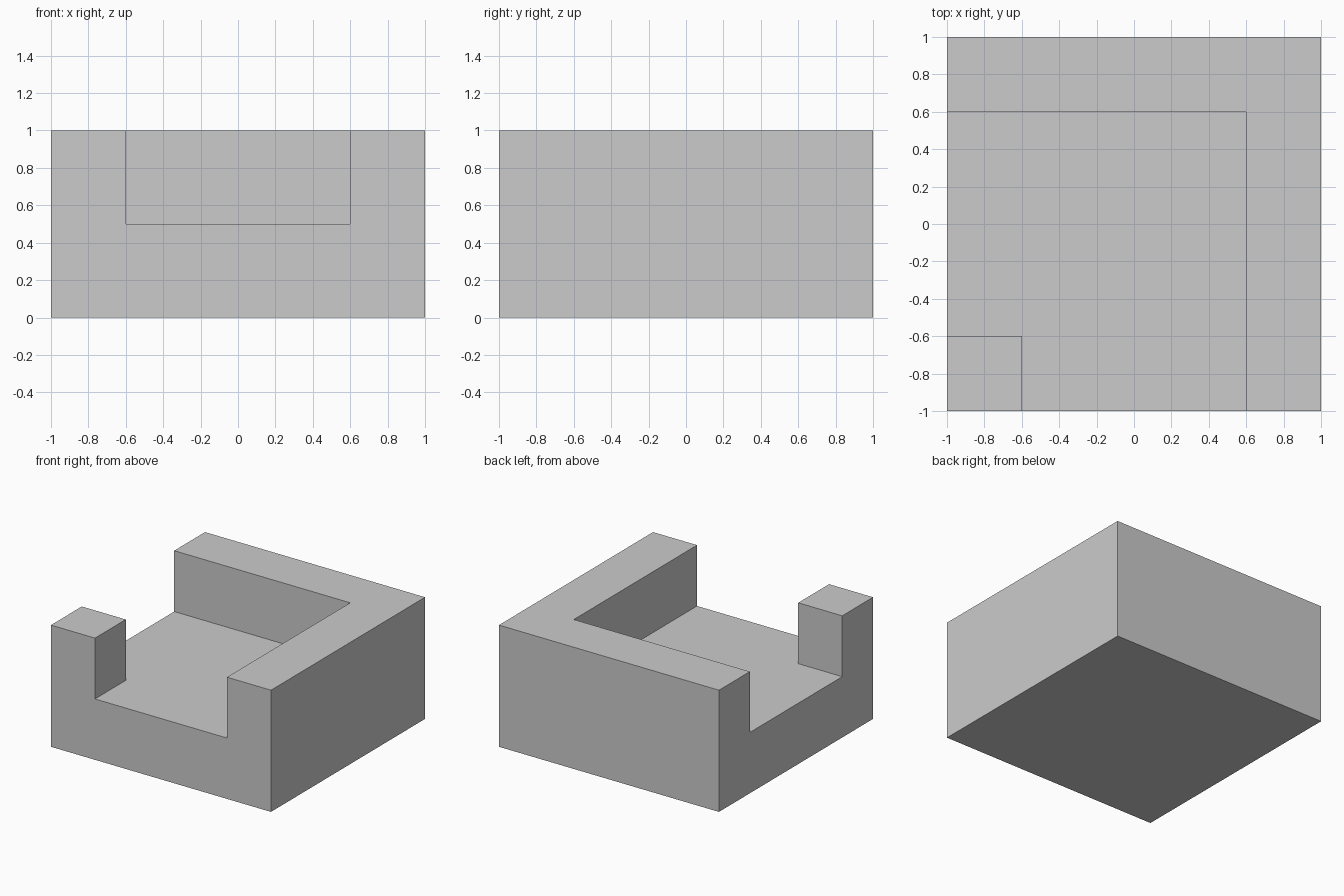
import bpy
import bmesh

if "Cube" in bpy.data.objects:
    bpy.data.objects.remove(bpy.data.objects["Cube"])


def prism(name, outline, z0, z1):
    """Extrude a flat outline from z0 up to z1."""
    bm = bmesh.new()
    base = bm.faces.new([bm.verts.new((x, y, z0)) for x, y in outline])
    top = bmesh.ops.extrude_face_region(bm, geom=[base], use_keep_orig=True)
    moved = [v for v in top["geom"] if isinstance(v, bmesh.types.BMVert)]
    bmesh.ops.translate(bm, verts=moved, vec=(0, 0, z1 - z0))
    bmesh.ops.recalc_face_normals(bm, faces=bm.faces)
    mesh = bpy.data.meshes.new(name)
    bm.to_mesh(mesh)
    bm.free()
    obj = bpy.data.objects.new(name, mesh)
    bpy.context.collection.objects.link(obj)
    return obj


HALF, INNER, OUT = 1.0, 0.6, 1.2
HEIGHT, FLOOR = 1.0, 0.5

# Solid square block
block = prism("corner_block",
              [(-HALF, -HALF), (HALF, -HALF), (HALF, HALF), (-HALF, HALF)],
              0, HEIGHT)

# Recess open to the front and left, leaving an L wall and a corner post
cutter = prism("recess_cutter",
               [(-OUT, -INNER), (-INNER, -INNER), (-INNER, -OUT),
                (INNER, -OUT), (INNER, INNER), (-OUT, INNER)],
               FLOOR, HEIGHT + 0.2)
cutter.hide_render = True

cut = block.modifiers.new("recess", 'BOOLEAN')
cut.operation = 'DIFFERENCE'
cut.solver = 'EXACT'
cut.object = cutter

# Apply the cut and remove the helper
bpy.context.view_layer.objects.active = block
block.select_set(True)
bpy.ops.object.modifier_apply(modifier=cut.name)
bpy.data.objects.remove(cutter, do_unlink=True)
